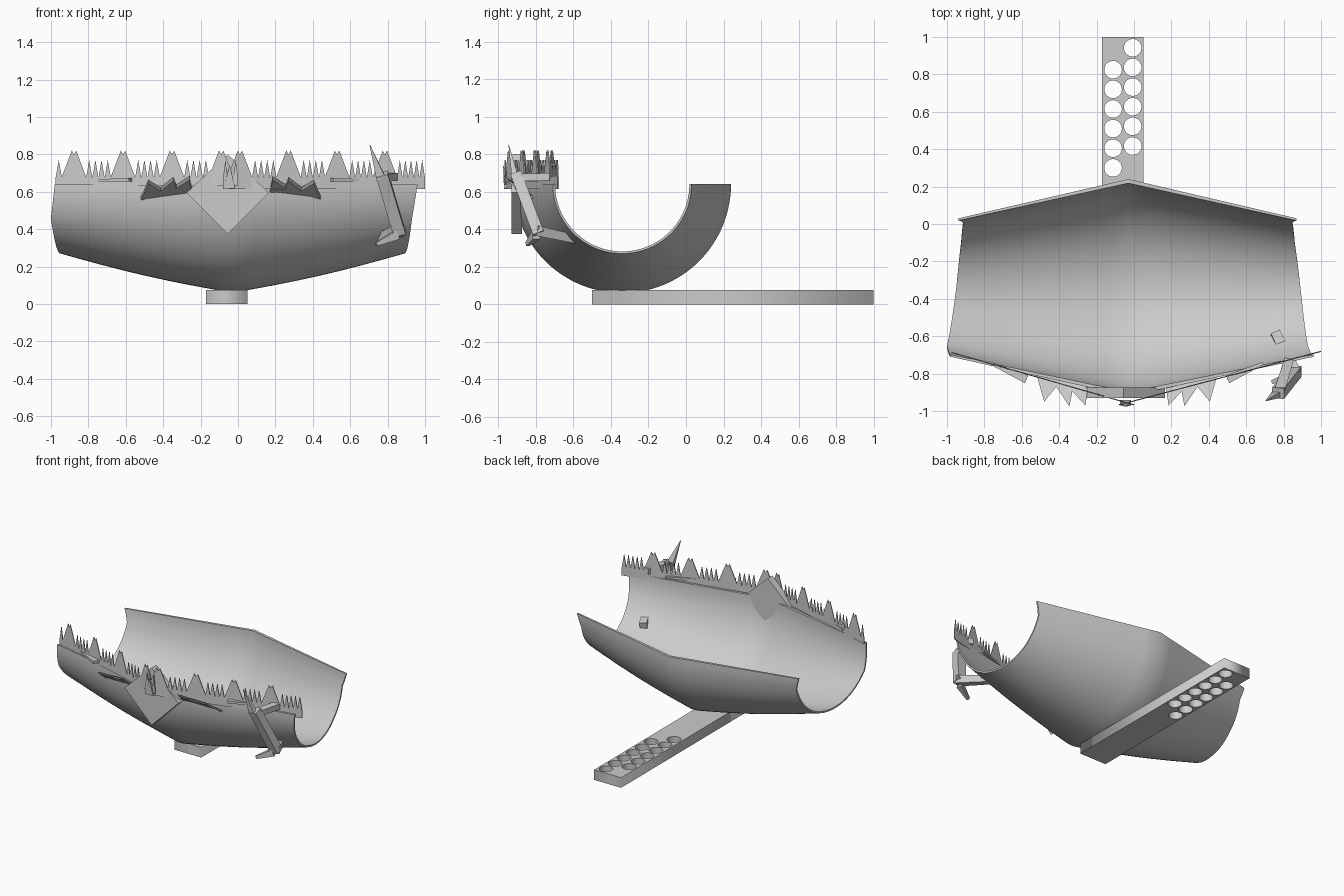
import bpy, bmesh, math
from mathutils import Vector

if "Cube" in bpy.data.objects:
    bpy.data.objects.remove(bpy.data.objects["Cube"])

grey = bpy.data.materials.new("light grey")
grey.diffuse_color = (0.6, 0.6, 0.6, 1)
grey.use_nodes = True
grey.node_tree.nodes["Principled BSDF"].inputs["Base Color"].default_value = grey.diffuse_color


def finish(name, bm):
    bmesh.ops.recalc_face_normals(bm, faces=bm.faces)
    mesh = bpy.data.meshes.new(name)
    bm.to_mesh(mesh)
    bm.free()
    mesh.materials.append(grey)
    ob = bpy.data.objects.new(name, mesh)
    bpy.context.collection.objects.link(ob)
    return ob


def prism(name, points, depth):
    """Extrude a planar outline of 3D points along a vector."""
    bm = bmesh.new()
    depth = Vector(depth)
    a = [bm.verts.new(Vector(p)) for p in points]
    b = [bm.verts.new(Vector(p) + depth) for p in points]
    bm.faces.new(a)
    bm.faces.new(b[::-1])
    n = len(a)
    for i in range(n):
        bm.faces.new((a[i], a[(i + 1) % n], b[(i + 1) % n], b[i]))
    return finish(name, bm)


def bar(name, start, end, w0, w1, d0, d1, side=(1, 0, 0)):
    """Tapered rectangular bar between two points."""
    start, end = Vector(start), Vector(end)
    axis = (end - start).normalized()
    u = (Vector(side) - axis * axis.dot(Vector(side))).normalized()
    v = axis.cross(u)
    bm = bmesh.new()
    rings = [[bm.verts.new(p + u * sx * w / 2 + v * sy * d / 2)
              for sx, sy in ((-1, -1), (1, -1), (1, 1), (-1, 1))]
             for p, w, d in ((start, w0, d0), (end, w1, d1))]
    bm.faces.new(rings[0])
    bm.faces.new(rings[1][::-1])
    for i in range(4):
        j = (i + 1) % 4
        bm.faces.new((rings[0][i], rings[0][j], rings[1][j], rings[1][i]))
    return finish(name, bm)


def lerp_table(table, x):
    for (x0, y0), (x1, y1) in zip(table, table[1:]):
        if x <= x1:
            return y0 + (y1 - y0) * (x - x0) / (x1 - x0)
    return table[-1][1]


# Jaw shell: half pipe, widest in the middle and narrowing to both ends
CX, CY, CZ = -0.03, -0.34, 0.64
LEFT = [(0, -0.94), (15, -0.912), (50, -0.925), (90, -0.95), (150, -1.0), (180, -0.98)]
RIGHT = [(0, 0.87), (15, 0.845), (50, 0.86), (90, 0.89), (150, 0.93), (180, 0.96)]
STEPS, SECTIONS = 48, 8
bm = bmesh.new()


def shell_vert(t, i, inner):
    deg = 180 * i / STEPS
    a, k = math.radians(deg), abs(t)
    x = CX + k * (lerp_table(LEFT if t < 0 else RIGHT, deg) - CX)
    r = 0.58 - 0.21 * k + 0.015 * math.sin(math.pi * k) * math.sin(a)
    if inner:
        r -= 0.022 - 0.01 * k
    return bm.verts.new((x, CY + r * math.cos(a), CZ - r * math.sin(a)))


ts = [s / SECTIONS for s in range(-SECTIONS, SECTIONS + 1)]
grid = [[[shell_vert(t, i, inner) for i in range(STEPS + 1)] for t in ts]
        for inner in (False, True)]
out, inn = grid
for s in range(len(ts) - 1):
    for g in grid:
        for i in range(STEPS):
            bm.faces.new((g[s][i], g[s + 1][i], g[s + 1][i + 1], g[s][i + 1]))
    for i in (0, STEPS):
        bm.faces.new((out[s][i], out[s + 1][i], inn[s + 1][i], inn[s][i]))
for s in (0, -1):
    for i in range(STEPS):
        bm.faces.new((out[s][i], out[s][i + 1], inn[s][i + 1], inn[s][i]))
jaw = finish("jaw_shell", bm)
bpy.context.view_layer.objects.active = jaw
jaw.select_set(True)
bpy.ops.object.shade_smooth_by_angle(angle=math.radians(32))
jaw.select_set(False)

# Handle: flat bar with two staggered rows of round holes
curve = bpy.data.curves.new("handle", 'CURVE')
curve.dimensions = '2D'
curve.fill_mode = 'BOTH'
curve.extrude = 0.0375


def add_loop(points):
    sp = curve.splines.new('POLY')
    sp.points.add(len(points) - 1)
    for p, (x, y) in zip(sp.points, points):
        p.co = (x, y, 0, 1)
    sp.use_cyclic_u = True


add_loop([(-0.17, -0.5), (0.05, -0.5), (0.05, 1.0), (-0.17, 1.0)])
for hx, hy in ((-0.112, 0.30), (-0.007, 0.417)):
    for k in range(6):
        add_loop([(hx + 0.047 * math.cos(math.tau * j / 32),
                   hy + 0.105 * k + 0.047 * math.sin(math.tau * j / 32)) for j in range(32)])
tmp = bpy.data.objects.new("handle_outline", curve)
bpy.context.collection.objects.link(tmp)
bpy.context.view_layer.update()
handle_mesh = bpy.data.meshes.new_from_object(tmp.evaluated_get(bpy.context.evaluated_depsgraph_get()))
bpy.data.objects.remove(tmp)
handle_mesh.materials.clear()
handle_mesh.materials.append(grey)
handle = bpy.data.objects.new("handle", handle_mesh)
handle.location.z = 0.0375
bpy.context.collection.objects.link(handle)


# Tooth strips: thin saw edged plates along the front rim
def tooth_strip(name, x0, y0, x1, y1, base, peaks):
    pts = [(x0, base)]
    x = x0
    pitch = 0.0325

    def small_teeth(x, stop):
        n = max(1, round((stop - x) / pitch))
        w = (stop - x) / n
        for k in range(n):
            pts.extend([(x + k * w, 0.675), (x + (k + 0.5) * w, 0.77)])

    for p in peaks:
        if p - 0.065 > x:
            small_teeth(x, p - 0.065)
        pts.extend([(p - 0.065, 0.68), (p - 0.012, 0.82), (p, 0.80),
                    (p + 0.012, 0.82), (p + 0.065, 0.68)])
        x = p + 0.065
    if x < x1 - 0.01:
        small_teeth(x, x1)
    pts.extend([(x1, 0.675), (x1, base)])
    prism(name, [(px, y0 + (y1 - y0) * (px - x0) / (x1 - x0), pz) for px, pz in pts],
          (0, 0.006, 0))


tooth_strip("tooth_strip_left", -0.975, -0.69, 0.0, -0.97, 0.635, (-0.877, -0.615, -0.353, -0.09))
tooth_strip("tooth_strip_right", -0.08, -0.97, 1.0, -0.684, 0.615, (0.01, 0.27, 0.53, 0.785))

# Diamond shaped nose plate
prism("nose_plate", [(-0.055, -0.93, 0.375), (0.165, -0.93, 0.595),
                     (-0.055, -0.93, 0.80), (-0.275, -0.93, 0.595)], (0, 0.055, 0))
# Small spike on the nose
bar("nose_spike", (-0.045, -0.955, 0.62), (-0.045, -0.975, 0.74), 0.06, 0.004, 0.03, 0.004)

# Brow teeth leaning forward, and flat brow slabs, one pair per side
for side, word, off in ((-1, "left", -0.06), (1, "right", -0.03)):
    def px(d):
        return CX + side * d + (off + 0.03) * 0.5
    outline = [(0.20, -0.87, 0.605), (0.215, -0.97, 0.685), (0.285, -0.895, 0.64),
               (0.30, -0.975, 0.68), (0.37, -0.87, 0.625), (0.435, -0.95, 0.665),
               (0.475, -0.81, 0.57)]
    prism("brow_teeth_" + word, [(px(d), y, z) for d, y, z in outline], (0, 0.012, -0.022))
    bar("brow_slab_" + word, (px(0.53), -0.83, 0.665), (px(0.72), -0.745, 0.66),
        0.045, 0.015, 0.02, 0.012, side=(0, 1, 0))

# Bent hook clamped through the right side
bar("hook_top", (0.775, -0.90, 0.675), (0.83, -0.72, 0.68), 0.055, 0.05, 0.04, 0.04)
bar("hook_shaft", (0.77, -0.905, 0.695), (0.865, -0.785, 0.375), 0.065, 0.065, 0.06, 0.06)
bar("hook_foot", (0.865, -0.805, 0.395), (0.755, -0.58, 0.345), 0.065, 0.05, 0.055, 0.045)
bar("hook_heel", (0.85, -0.80, 0.37), (0.74, -0.845, 0.32), 0.05, 0.02, 0.04, 0.02, side=(0, 0, 1))
bar("hook_spike", (0.765, -0.91, 0.67), (0.705, -0.945, 0.85), 0.05, 0.003, 0.035, 0.003)
